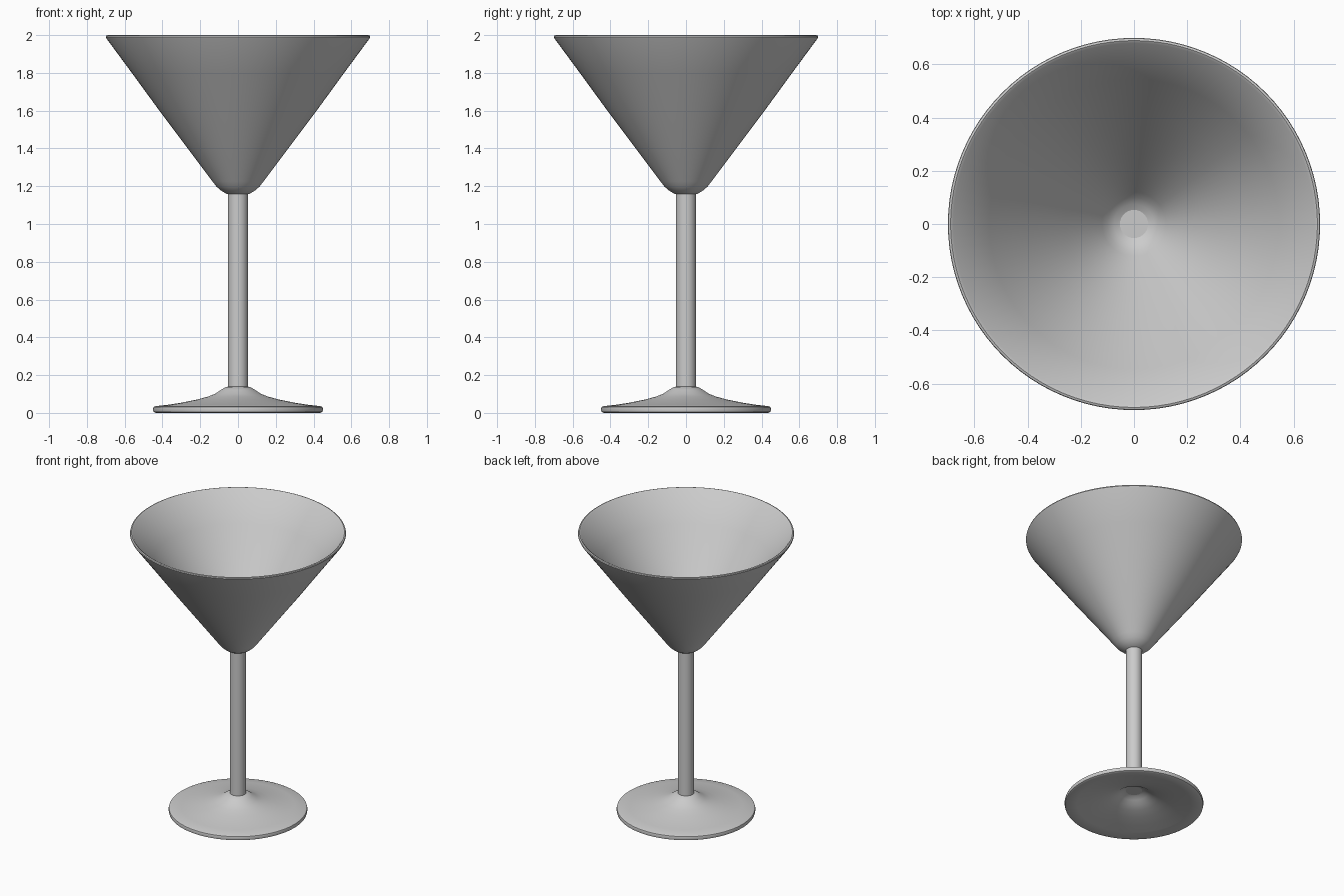
import bpy
import bmesh
import math

cube = bpy.data.objects.get("Cube")
if cube:
    bpy.data.objects.remove(cube, do_unlink=True)

# Single neutral grey
grey = bpy.data.materials.new("light_grey")
grey.use_nodes = True
COLOUR = (0.6, 0.6, 0.6, 1.0)
grey.diffuse_color = COLOUR
grey.node_tree.nodes["Principled BSDF"].inputs["Base Color"].default_value = COLOUR


def lathe(name, profile, closed=False, steps=96, sharp=40):
    """Spin a (radius, height) profile about the z axis."""
    bm = bmesh.new()
    verts = [bm.verts.new((r, 0, z)) for r, z in profile]
    pairs = list(zip(verts, verts[1:]))
    if closed:
        pairs.append((verts[-1], verts[0]))
    edges = [bm.edges.new(p) for p in pairs]
    bmesh.ops.spin(bm, geom=verts + edges, cent=(0, 0, 0), axis=(0, 0, 1),
                   angle=math.tau, steps=steps, use_merge=True)
    bmesh.ops.remove_doubles(bm, verts=bm.verts, dist=1e-5)
    bmesh.ops.recalc_face_normals(bm, faces=bm.faces)
    mesh = bpy.data.meshes.new(name)
    bm.to_mesh(mesh)
    bm.free()
    mesh.materials.append(grey)
    obj = bpy.data.objects.new(name, mesh)
    bpy.context.collection.objects.link(obj)
    bpy.ops.object.select_all(action="DESELECT")
    obj.select_set(True)
    bpy.context.view_layer.objects.active = obj
    bpy.ops.object.shade_smooth_by_angle(angle=math.radians(sharp))
    return obj


# Conical bowl: outer wall up, rounded lip, inner wall down
lathe("bowl", [
    (0.045, 1.155), (0.065, 1.162), (0.09, 1.177), (0.113, 1.197),
    (0.135, 1.225), (0.275, 1.412), (0.42, 1.605), (0.56, 1.797),
    (0.695, 1.98), (0.70, 1.99), (0.698, 1.997), (0.69, 2.0),
    (0.68, 1.994), (0.545, 1.807), (0.405, 1.617), (0.26, 1.425),
    (0.12, 1.238), (0.10, 1.213), (0.075, 1.192), (0.045, 1.178),
], closed=True)

# Straight stem with closed ends
lathe("stem", [(0, 0.11), (0.053, 0.11), (0.053, 1.183), (0, 1.183)], steps=48)

# Flared foot, hollow underneath
lathe("foot", [
    (0.045, 0.14), (0.065, 0.137), (0.09, 0.122), (0.12, 0.102),
    (0.16, 0.086), (0.22, 0.07), (0.30, 0.054), (0.37, 0.043),
    (0.435, 0.036), (0.447, 0.031), (0.45, 0.02), (0.447, 0.006),
    (0.435, 0.0), (0.37, 0.012), (0.30, 0.024), (0.22, 0.041),
    (0.16, 0.058), (0.12, 0.074), (0.09, 0.093), (0.065, 0.108),
    (0.045, 0.112),
], closed=True)
